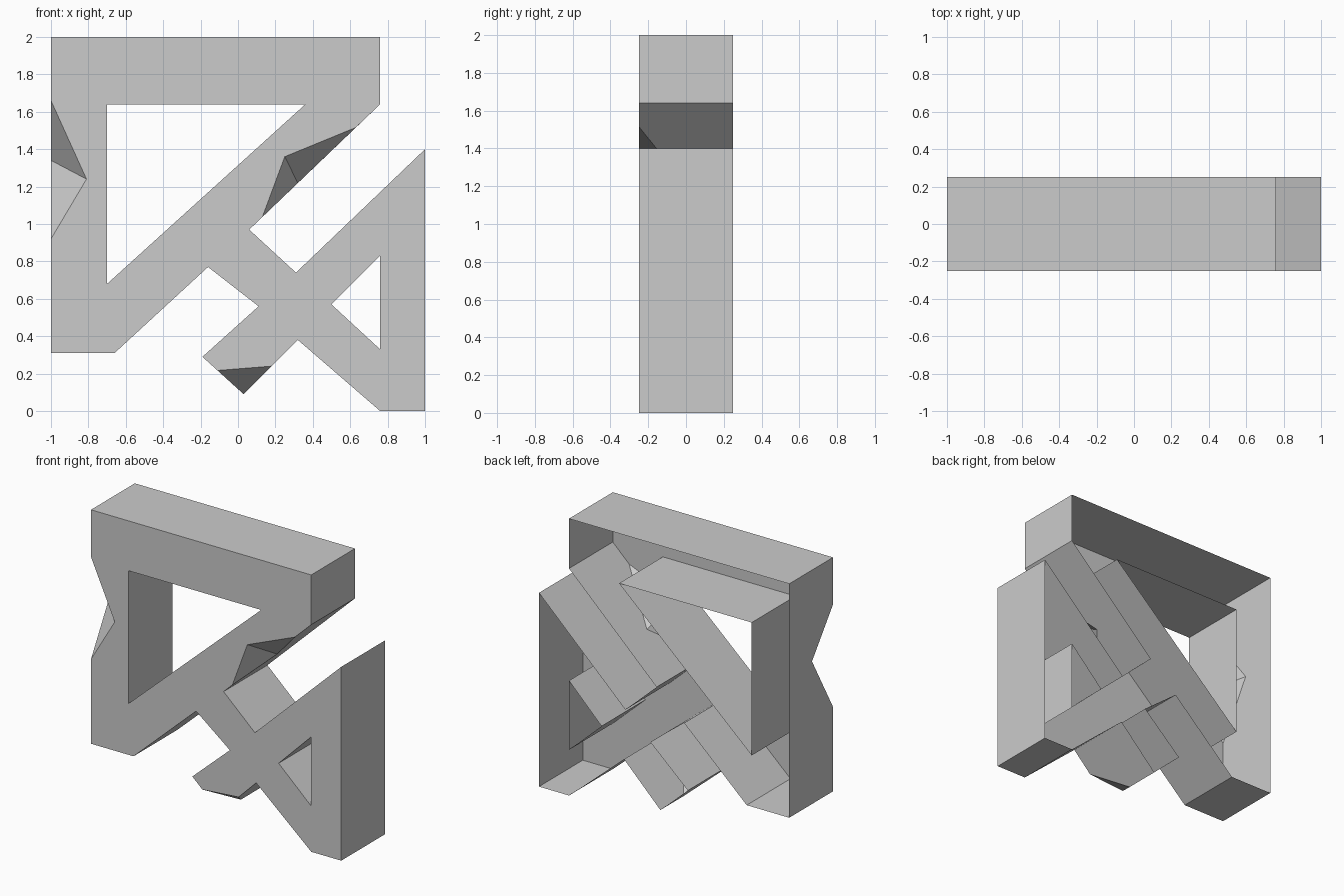
import bpy
import bmesh

cube = bpy.data.objects.get("Cube")
if cube:
    bpy.data.objects.remove(cube, do_unlink=True)

FRONT, BACK, CHIP = -0.25, 0.25, -0.01

# Angular outline, clockwise from the top left, and two triangular windows (x, z)
outline = [(-1, 2), (0.76, 2), (0.76, 1.64), (0.06, 0.97), (0.31, 0.74),
           (1, 1.4), (1, 0), (0.76, 0), (0.32, 0.38), (0.03, 0.09),
           (-0.19, 0.29), (0.11, 0.56), (-0.16, 0.77), (-0.66, 0.31), (-1, 0.31)]
windows = [[(-0.7, 1.64), (0.36, 1.64), (-0.7, 0.68)],
           [(0.76, 0.83), (0.5, 0.57), (0.76, 0.33)]]

# Chipped sides: side index -> start, point on the face, end, point on the wall
chips = {2: [(0.63, 1.516), (0.25, 1.36), (0.13, 1.037), (0.32, 1.219)],
         14: [(-1, 0.92), (-0.81, 1.24), (-1, 1.66), (-1, 1.34)]}
# Bottom corner sliced off at the front
SLICED = 9
slice_start, slice_end = (0.18, 0.24), (-0.11, 0.217)

bm = bmesh.new()
made = {}


def vert(p, y):
    key = (p[0], y, p[1])
    if key not in made:
        made[key] = bm.verts.new(key)
    return made[key]


def rim_edges(points):
    verts = [vert(p, FRONT) for p in points]
    for a, b in zip(verts, verts[1:] + verts[:1]):
        if not bm.edges.get((a, b)):
            bm.edges.new((a, b))
    return [bm.edges.get((a, b)) for a, b in zip(verts, verts[1:] + verts[:1])]


# Outer walls, following the chips along their front edge
rim = []
for i, a in enumerate(outline):
    b = outline[(i + 1) % len(outline)]
    top = [vert(a, CHIP if i == SLICED else FRONT)]
    if i != SLICED:
        rim.append(a)
    if i in chips:
        start, face_point, end, deep = chips[i]
        rim += [start, face_point, end]
        top += [vert(start, FRONT), vert(deep, CHIP), vert(end, FRONT)]
        for p, q in ((start, face_point), (face_point, end)):
            bm.faces.new((vert(p, FRONT), vert(q, FRONT), vert(deep, CHIP)))
    if i == SLICED - 1:
        rim.append(slice_start)
        top.append(vert(slice_start, FRONT))
    if i == SLICED:
        rim.append(slice_end)
        top.append(vert(slice_end, FRONT))
    top.append(vert(b, CHIP if i + 1 == SLICED else FRONT))
    bm.faces.new(top + [vert(b, BACK), vert(a, BACK)])
bm.faces.new((vert(slice_start, FRONT), vert(slice_end, FRONT),
              vert(outline[SLICED], CHIP)))

# Window walls
for hole in windows:
    for a, b in zip(hole, hole[1:] + hole[:1]):
        bm.faces.new((vert(a, FRONT), vert(b, FRONT), vert(b, BACK), vert(a, BACK)))

# Front plate with the windows left open; the back stays open too
edges = [e for loop in [rim] + windows for e in rim_edges(loop)]
bmesh.ops.triangle_fill(bm, use_beauty=True, use_dissolve=False, edges=edges,
                        normal=(0, -1, 0))
bmesh.ops.recalc_face_normals(bm, faces=bm.faces[:])
bm.normal_update()
plate = [f for f in bm.faces if all(v.co.y == FRONT for v in f.verts)]
if sum(f.normal.y for f in plate) > 0:
    bmesh.ops.reverse_faces(bm, faces=bm.faces[:])

mesh = bpy.data.meshes.new("angular_emblem")
bm.to_mesh(mesh)
bm.free()
emblem = bpy.data.objects.new("angular_emblem", mesh)
bpy.context.collection.objects.link(emblem)

# Plain grey finish
grey = bpy.data.materials.new("light_grey")
grey.use_nodes = True
colour = (0.6, 0.6, 0.6, 1)
grey.diffuse_color = colour
grey.node_tree.nodes["Principled BSDF"].inputs["Base Color"].default_value = colour
mesh.materials.append(grey)
